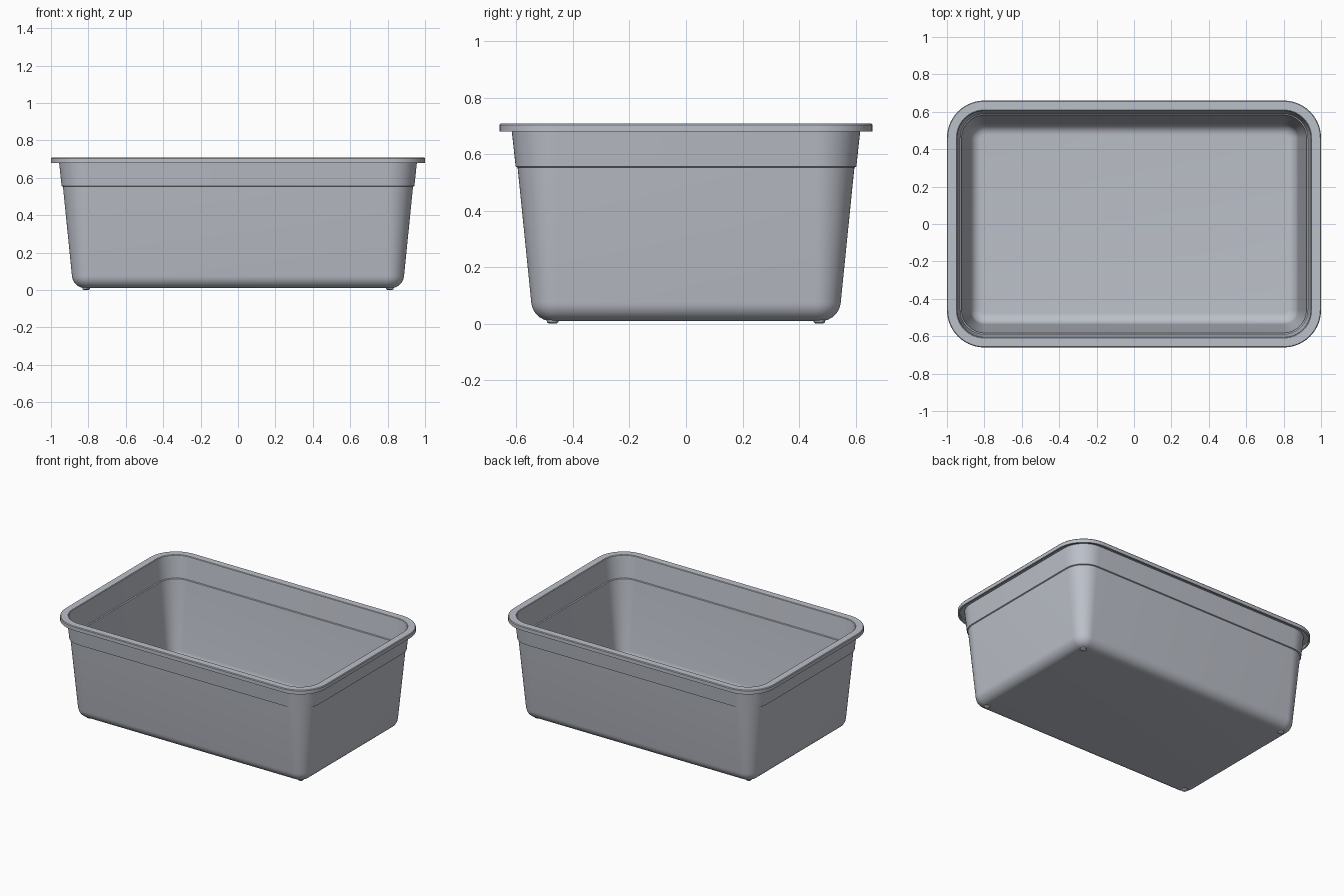
import bpy, bmesh, math

if "Cube" in bpy.data.objects:
    bpy.data.objects.remove(bpy.data.objects["Cube"])

CORE_X, CORE_Y = 0.80, 0.46   # centres of the rounded corners
CORNER_STEPS = 14

grey = bpy.data.materials.new("light_grey_plastic")
grey.diffuse_color = (0.50, 0.525, 0.58, 1)
grey.use_nodes = True
grey.node_tree.nodes["Principled BSDF"].inputs["Base Color"].default_value = grey.diffuse_color


def ring(bm, d, z):
    """Rounded rectangle lying a distance d outside the corner centres."""
    verts = []
    for k, (sx, sy) in enumerate([(1, 1), (-1, 1), (-1, -1), (1, -1)]):
        for i in range(CORNER_STEPS + 1):
            a = math.pi / 2 * (k + i / CORNER_STEPS)
            verts.append(bm.verts.new((sx * CORE_X + d * math.cos(a),
                                       sy * CORE_Y + d * math.sin(a), z)))
    return verts


def arc(cd, cz, rd, rz, a0, a1, n):
    """Elliptical arc in profile space, angles in degrees."""
    return [(cd + rd * math.cos(math.radians(a0 + (a1 - a0) * i / n)),
             cz + rz * math.sin(math.radians(a0 + (a1 - a0) * i / n)))
            for i in range(n + 1)]


def finish(bm, name):
    bmesh.ops.recalc_face_normals(bm, faces=bm.faces)
    me = bpy.data.meshes.new(name)
    bm.to_mesh(me)
    bm.free()
    ob = bpy.data.objects.new(name, me)
    bpy.context.collection.objects.link(ob)
    me.materials.append(grey)
    bpy.ops.object.select_all(action='DESELECT')
    ob.select_set(True)
    bpy.context.view_layer.objects.active = ob
    bpy.ops.object.shade_smooth_by_angle(angle=math.radians(30))
    return ob


# Tub wall section, from the underside, round the rim, to the inner floor
profile = (
    arc(0.018, 0.082, 0.070, 0.072, -90, -5, 8)          # outer bottom edge
    + [(0.136, 0.553), (0.143, 0.556)]                   # stacking step
    + [(0.158, 0.695), (0.188, 0.695), (0.188, 0.680)]   # under the rim
    + [(0.200, 0.680), (0.200, 0.704), (0.196, 0.709)]   # hanging lip
    + [(0.150, 0.709), (0.146, 0.706)]                   # rim top
    + [(0.129, 0.556), (0.122, 0.553)]                   # inner step
    + arc(0.016, 0.086, 0.060, 0.062, -5, -90, 8)        # inner floor edge
)
bm = bmesh.new()
rings = [ring(bm, d, z) for d, z in profile]
for a, b in zip(rings, rings[1:]):
    for i in range(len(a)):
        j = (i + 1) % len(a)
        bm.faces.new((a[i], a[j], b[j], b[i]))
bm.faces.new(rings[0])
bm.faces.new(rings[-1])
finish(bm, "tub")

# Four small domed feet
for sx in (-1, 1):
    for sy in (-1, 1):
        bm = bmesh.new()
        loops = []
        for r, z in [(0.020, 0.013), (0.020, 0.006), (0.016, 0.002), (0.009, 0.0)]:
            loops.append([bm.verts.new((sx * 0.812 + r * math.cos(t * math.pi / 10),
                                        sy * 0.472 + r * math.sin(t * math.pi / 10), z))
                          for t in range(20)])
        for a, b in zip(loops, loops[1:]):
            for i in range(20):
                j = (i + 1) % 20
                bm.faces.new((a[i], a[j], b[j], b[i]))
        bm.faces.new(loops[0])
        bm.faces.new(loops[-1])
        finish(bm, "foot_%s_%s" % ("right" if sx > 0 else "left",
                                   "back" if sy > 0 else "front"))
